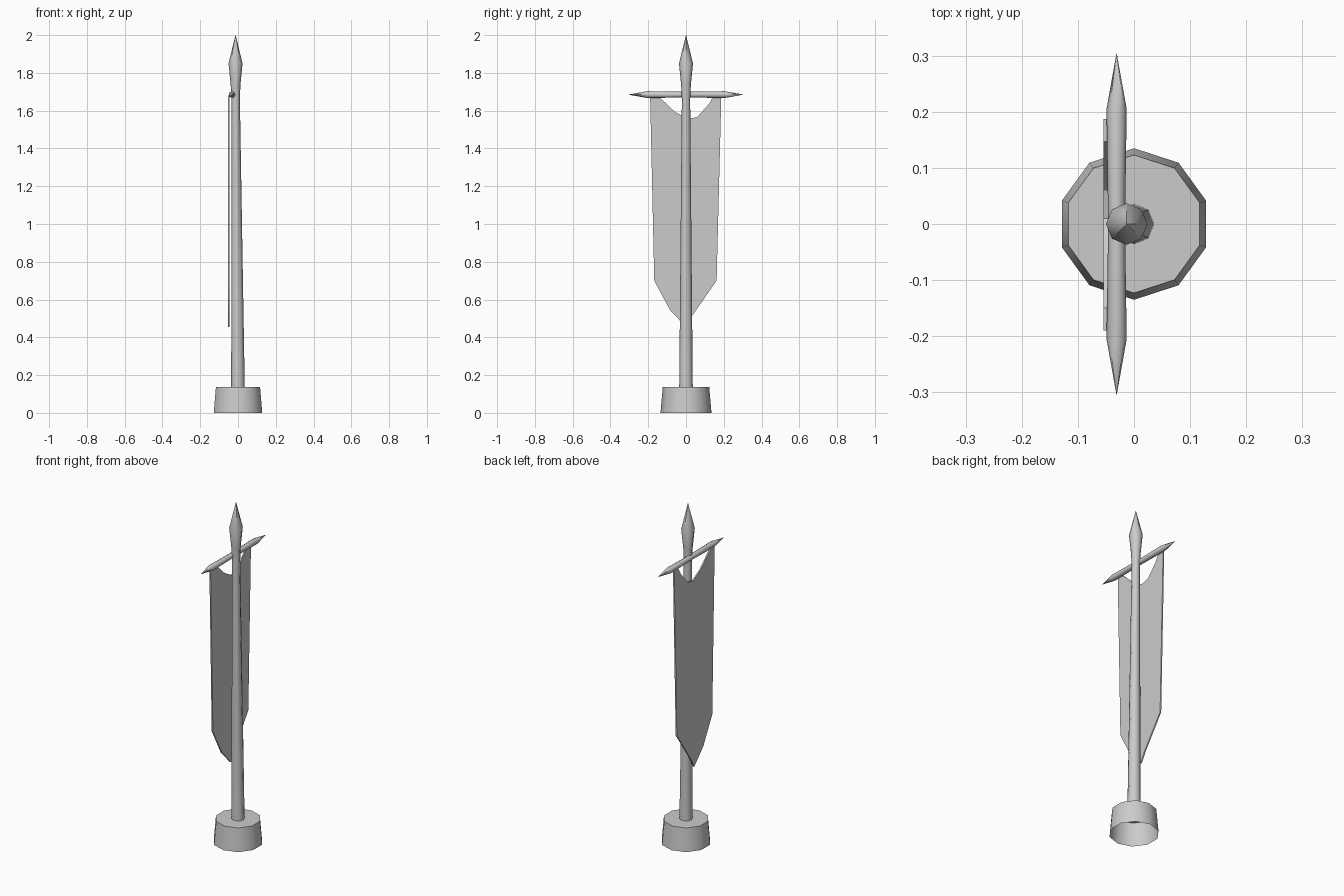
import bpy, bmesh, math
from mathutils import Vector

cube = bpy.data.objects.get("Cube")
if cube:
    bpy.data.objects.remove(cube, do_unlink=True)

grey = bpy.data.materials.new("plain grey")
grey.use_nodes = True
colour = (0.6, 0.6, 0.6, 1)
grey.diffuse_color = colour
grey.node_tree.nodes["Principled BSDF"].inputs["Base Color"].default_value = colour


def finish(name, bm, angle=50):
    bmesh.ops.recalc_face_normals(bm, faces=bm.faces)
    mesh = bpy.data.meshes.new(name)
    bm.to_mesh(mesh)
    bm.free()
    mesh.materials.append(grey)
    obj = bpy.data.objects.new(name, mesh)
    bpy.context.collection.objects.link(obj)
    bpy.ops.object.select_all(action="DESELECT")
    obj.select_set(True)
    bpy.context.view_layer.objects.active = obj
    bpy.ops.object.shade_smooth_by_angle(angle=math.radians(angle))
    return obj


def tube(name, rings, sides, u, v, cap_start=True, cap_end=True, angle=50):
    """Skin rings of (centre, radius); u and v span the ring plane."""
    bm = bmesh.new()
    u, v = Vector(u), Vector(v)
    loops = []
    for centre, radius in rings:
        turns = [math.tau * i / sides for i in range(sides)]
        loops.append([bm.verts.new(Vector(centre) + radius * (math.cos(a) * u + math.sin(a) * v))
                      for a in turns])
    for a, b in zip(loops, loops[1:]):
        for i in range(sides):
            j = (i + 1) % sides
            bm.faces.new((a[i], a[j], b[j], b[i]))
    if cap_start:
        bm.faces.new(loops[0])
    if cap_end:
        bm.faces.new(loops[-1])
    bmesh.ops.remove_doubles(bm, verts=bm.verts, dist=0.0005)
    return finish(name, bm, angle)


X, Y, Z = (1, 0, 0), (0, 1, 0), (0, 0, 1)

# Foot: ten-sided, tapered, hollow underneath
tube("base", [((0, 0, 0), 0.135), ((0, 0, 0.137), 0.123)], 10, Y, X, cap_start=False)

# Leaning, tapering pole that swells into a spear point
tube("pole", [((0, 0, 0.12), 0.036), ((-0.012, 0, 1.66), 0.022),
              ((-0.013, 0, 1.74), 0.026), ((-0.013, 0, 1.85), 0.037),
              ((-0.013, 0, 2.0), 0.0006)], 8, X, Y)

# Crossbar: slimmer in the middle, pointed at both ends
half = [(0.0, 0.015), (0.205, 0.018), (0.304, 0.0004)]
bar = [(-y, r) for y, r in reversed(half[1:])] + half
tube("crossbar", [((-0.031, y, 1.685), r) for y, r in bar], 8, X, Z)

# Banner: thin cloth with a sagging top edge and a pointed lower end
outline = [(-0.19, 1.68), (-0.168, 0.70), (-0.085, 0.545), (0, 0.455), (0.03, 0.51),
           (0.162, 0.70), (0.187, 1.68), (0.147, 1.68), (0.125, 1.64), (0.06, 1.567),
           (0.01, 1.555), (-0.06, 1.595), (-0.15, 1.68)]
bm = bmesh.new()
cloth = bm.faces.new([bm.verts.new((-0.054, y, z)) for y, z in outline])
extruded = bmesh.ops.extrude_face_region(bm, geom=[cloth], use_keep_orig=True)
moved = [g for g in extruded["geom"] if isinstance(g, bmesh.types.BMVert)]
bmesh.ops.translate(bm, verts=moved, vec=(0.008, 0, 0))
finish("banner", bm, 30)
